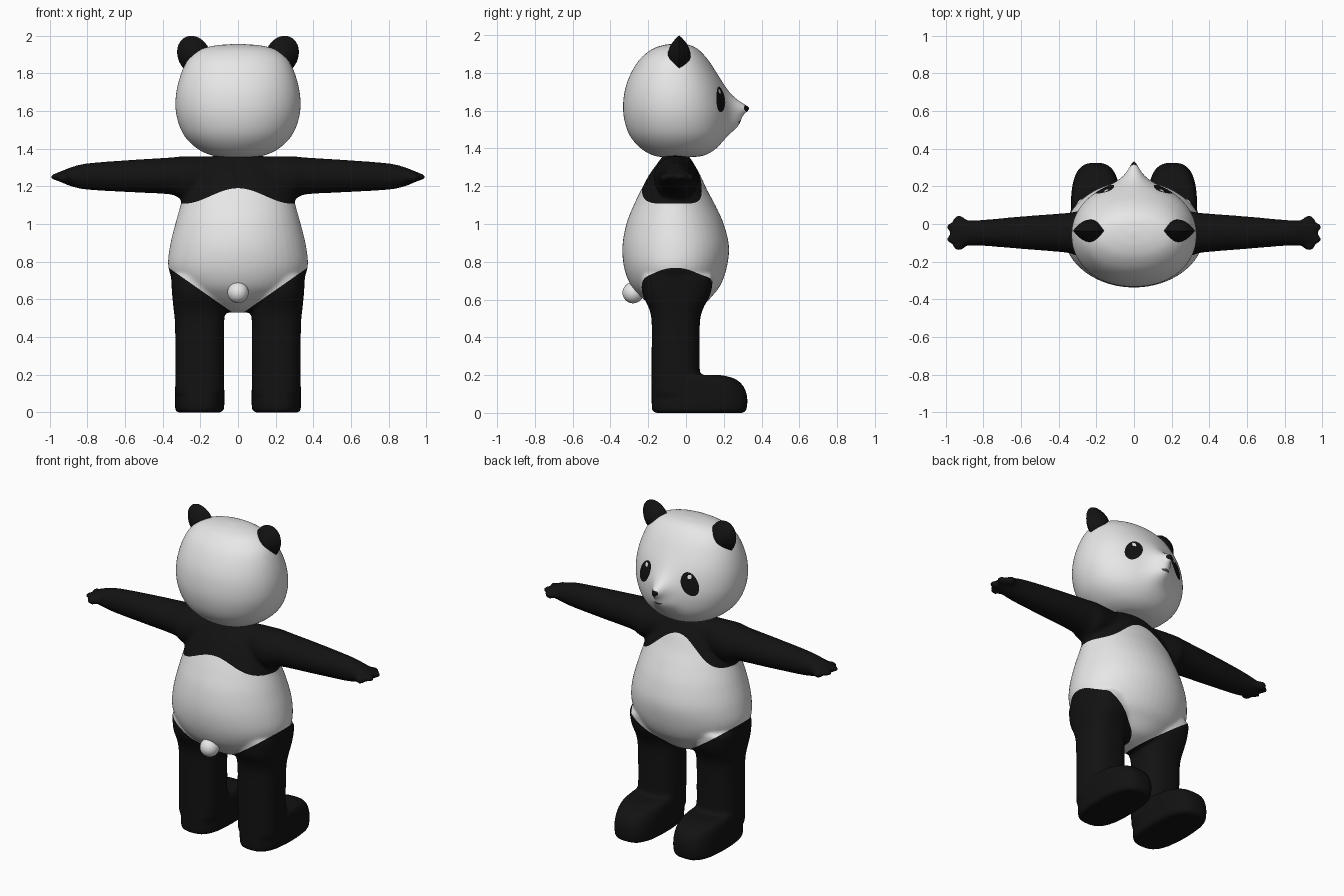
import bpy, bmesh
from math import cos, sin, pi, exp, sqrt, radians
from mathutils import Matrix, Vector

cube = bpy.data.objects.get("Cube")
if cube:
    bpy.data.objects.remove(cube, do_unlink=True)


def material(name, r, g, b):
    m = bpy.data.materials.new(name)
    m.use_nodes = True
    m.diffuse_color = (r, g, b, 1)
    shader = m.node_tree.nodes["Principled BSDF"]
    shader.inputs["Base Color"].default_value = (r, g, b, 1)
    shader.inputs["Roughness"].default_value = 0.8
    return m


WHITE = material("white fur", 0.8, 0.8, 0.8)
BLACK = material("black fur", 0.006, 0.006, 0.006)
GREY = material("mouth grey", 0.08, 0.075, 0.075)


def spline(rows, steps):
    """Catmull-Rom through rows of numbers."""
    out = []
    for i in range(len(rows) - 1):
        a, b, c, d = (rows[max(0, min(len(rows) - 1, i + k))] for k in (-1, 0, 1, 2))
        for s in range(steps):
            t = s / steps
            out.append([q + t / 2 * (r - p + t * (2 * p - 5 * q + 4 * r - u + t * (3 * (q - r) + u - p)))
                        for p, q, r, u in zip(a, b, c, d)])
    return out + [list(rows[-1])]


def loft(bm, axis, rows, power=2, n=48, steps=6, side=1):
    """Closed tube along an axis; each row is position, then low/high on the next two axes."""
    rings = []
    for t, a0, a1, b0, b1 in spline(rows, steps):
        ring = []
        for k in range(n):
            c, s = cos(2 * pi * k / n), sin(2 * pi * k / n)
            co = Vector()
            co[axis] = t
            co[(axis + 1) % 3] = (a0 + a1) / 2 + (a1 - a0) / 2 * abs(c) ** (2 / power) * (1 if c > 0 else -1)
            co[(axis + 2) % 3] = (b0 + b1) / 2 + (b1 - b0) / 2 * abs(s) ** (2 / power) * (1 if s > 0 else -1)
            co.x *= side
            ring.append(bm.verts.new(co))
        rings.append(ring)
    faces = [bm.faces.new((p[k], p[(k + 1) % n], q[(k + 1) % n], q[k]))
             for p, q in zip(rings, rings[1:]) for k in range(n)]
    faces += [bm.faces.new(rings[0]), bm.faces.new(rings[-1])]
    bmesh.ops.recalc_face_normals(bm, faces=faces)


def ball(bm, centre, size):
    bmesh.ops.create_uvsphere(bm, u_segments=32, v_segments=20, radius=1,
                              matrix=Matrix.Translation(centre) @ Matrix.Diagonal((*size, 1)))


def paint(bm, field, index):
    """Cut the mesh where field is zero and colour the positive side."""
    val = {v: field(v.co) for v in bm.verts}
    new = set()
    for e in list(bm.edges):
        a, b = e.verts
        if val[a] * val[b] < 0:
            v = bmesh.utils.edge_split(e, a, val[a] / (val[a] - val[b]))[1]
            val[v] = 0
            new.add(v)
    for f in {f for v in new for f in v.link_faces}:
        pair = [v for v in f.verts if v in new]
        if len(pair) == 2 and not any(pair[1] in e.verts for e in pair[0].link_edges):
            bmesh.utils.face_split(f, pair[0], pair[1])
    for f in bm.faces:
        if sum(val[v] for v in f.verts) > 0:
            f.material_index = index


def finish(name, bm, *mats):
    mesh = bpy.data.meshes.new(name)
    for f in bm.faces:
        f.smooth = True
    bm.to_mesh(mesh)
    bm.free()
    for m in mats:
        mesh.materials.append(m)
    ob = bpy.data.objects.new(name, mesh)
    bpy.context.collection.objects.link(ob)
    return ob


# Torso
bm = bmesh.new()
torso = [(0.53, 0.06, -0.1, 0.0), (0.56, 0.15, -0.17, 0.08), (0.62, 0.26, -0.245, 0.14),
         (0.68, 0.33, -0.295, 0.185), (0.77, 0.37, -0.328, 0.216), (0.88, 0.362, -0.337, 0.228),
         (1.0, 0.333, -0.316, 0.2), (1.1, 0.305, -0.277, 0.155), (1.18, 0.285, -0.238, 0.112),
         (1.26, 0.25, -0.195, 0.075), (1.33, 0.19, -0.145, 0.035), (1.365, 0.12, -0.12, 0.01)]
loft(bm, 2, [(z, -w, w, y0, y1) for z, w, y0, y1 in torso])

for side in (1, -1):
    # Foot and leg
    loft(bm, 2, [(0, 0.09, 0.32, -0.165, 0.305), (0.015, 0.075, 0.333, -0.18, 0.32),
                 (0.08, 0.072, 0.335, -0.182, 0.325), (0.14, 0.074, 0.333, -0.182, 0.305),
                 (0.18, 0.08, 0.33, -0.182, 0.26), (0.2, 0.09, 0.32, -0.17, 0.19)],
         power=2.8, side=side)
    loft(bm, 2, [(0.1, 0.075, 0.333, -0.182, 0.075), (0.3, 0.073, 0.332, -0.182, 0.072),
                 (0.48, 0.073, 0.335, -0.182, 0.074), (0.55, 0.07, 0.342, -0.195, 0.09),
                 (0.63, 0.08, 0.35, -0.23, 0.13), (0.72, 0.1, 0.355, -0.235, 0.145)],
         power=2.5, side=side)
    # Arm and paw
    loft(bm, 0, [(0.05, -0.12, 0.015, 1.2, 1.357), (0.27, -0.17, 0.065, 1.13, 1.36),
                 (0.36, -0.152, 0.058, 1.157, 1.353), (0.6, -0.132, 0.04, 1.17, 1.338),
                 (0.8, -0.116, 0.022, 1.182, 1.322), (0.88, -0.115, 0.02, 1.198, 1.303),
                 (0.94, -0.115, 0.02, 1.222, 1.28), (0.975, -0.09, -0.005, 1.238, 1.265)], side=side)
    for k in (-1, 1):
        ball(bm, (side * 0.928, -0.048 + k * 0.068, 1.245), (0.032, 0.026, 0.025))
        ball(bm, (side * 0.962, -0.048 + k * 0.032, 1.25), (0.034, 0.024, 0.02))

# Blend the body parts into one skin
body = finish("body", bm, WHITE, BLACK)
remesh = body.modifiers.new("skin", 'REMESH')
remesh.mode = 'VOXEL'
remesh.voxel_size = 0.011
smooth = body.modifiers.new("blend", 'SMOOTH')
smooth.factor, smooth.iterations = 0.5, 8
bpy.context.view_layer.update()
skin = bpy.data.meshes.new_from_object(body.evaluated_get(bpy.context.evaluated_depsgraph_get()))
bm = bmesh.new()
bm.from_mesh(skin)
bpy.data.objects.remove(body, do_unlink=True)


def shoulders(p):
    front = max(0, min(1, (p.y + 0.15) / 0.2))
    wave = (1 + cos(pi * min(abs(p.x) / 0.29, 1))) / 2
    return p.z - 1.108 - (0.082 + 0.08 * front) * wave


for f in bm.faces:
    f.material_index = 0
paint(bm, shoulders, 1)
paint(bm, lambda p: 0.51 + 0.7 * abs(p.x) - p.z, 1)
finish("body", bm, WHITE, BLACK)

# Head with a pointed snout
bm = bmesh.new()
head = [(1.354, 0.06, -0.12, 0.03), (1.362, 0.13, -0.17, 0.09), (1.39, 0.2, -0.225, 0.145),
        (1.44, 0.262, -0.278, 0.19), (1.5, 0.302, -0.312, 0.213), (1.58, 0.327, -0.331, 0.22),
        (1.66, 0.331, -0.331, 0.21), (1.74, 0.319, -0.315, 0.187), (1.82, 0.293, -0.28, 0.147),
        (1.88, 0.258, -0.237, 0.107), (1.925, 0.2, -0.18, 0.063), (1.947, 0.12, -0.12, 0.02),
        (1.955, 0.02, -0.06, -0.03)]
loft(bm, 2, [(z, -w, w, y0, y1) for z, w, y0, y1 in head], power=2.1, n=160, steps=9)
for v in bm.verts:
    if v.co.y > 0:
        x, z = v.co.x, v.co.z
        tip = exp(0.3 - sqrt((x / 0.042) ** 2 + ((z - 1.613) / 0.052) ** 2 + 0.09))
        muzzle = exp(-(x / 0.07) ** 2 - ((z - 1.525) / 0.05) ** 2)
        v.co.y += 0.115 * tip + 0.035 * muzzle


def spot(x, z, rx, rz, tilt=0, mirror=True):
    """Oval patch on the face."""
    def field(p):
        if p.y < 0:
            return -1
        dx, dz = (abs(p.x) if mirror else p.x) - x, p.z - z
        dx += tilt * dz
        return 1 - sqrt((dx / rx) ** 2 + (dz / rz) ** 2)
    return field


paint(bm, spot(0.155, 1.66, 0.046, 0.068, 0.3), 1)
paint(bm, spot(0.148, 1.702, 0.012, 0.014), 0)
paint(bm, spot(0, 1.612, 0.021, 0.018, mirror=False), 1)
paint(bm, spot(0, 1.54, 0.032, 0.008, mirror=False), 2)
finish("head", bm, WHITE, BLACK, GREY)

# Ears: thin-rimmed lens shapes
for side, label in ((1, "left"), (-1, "right")):
    bm = bmesh.new()
    ball(bm, (0, 0, 0), (1, 1, 1))
    for v in bm.verts:
        v.co.y *= abs(v.co.y)
    bm.transform(Matrix.Translation((side * 0.233, -0.036, 1.895))
                 @ Matrix.Rotation(radians(25 * side), 4, 'Y')
                 @ Matrix.Diagonal((0.086, 0.06, 0.107, 1)))
    finish(label + "_ear", bm, BLACK)

# Tail
bm = bmesh.new()
ball(bm, (0, -0.28, 0.636), (0.056, 0.056, 0.056))
finish("tail", bm, WHITE)
